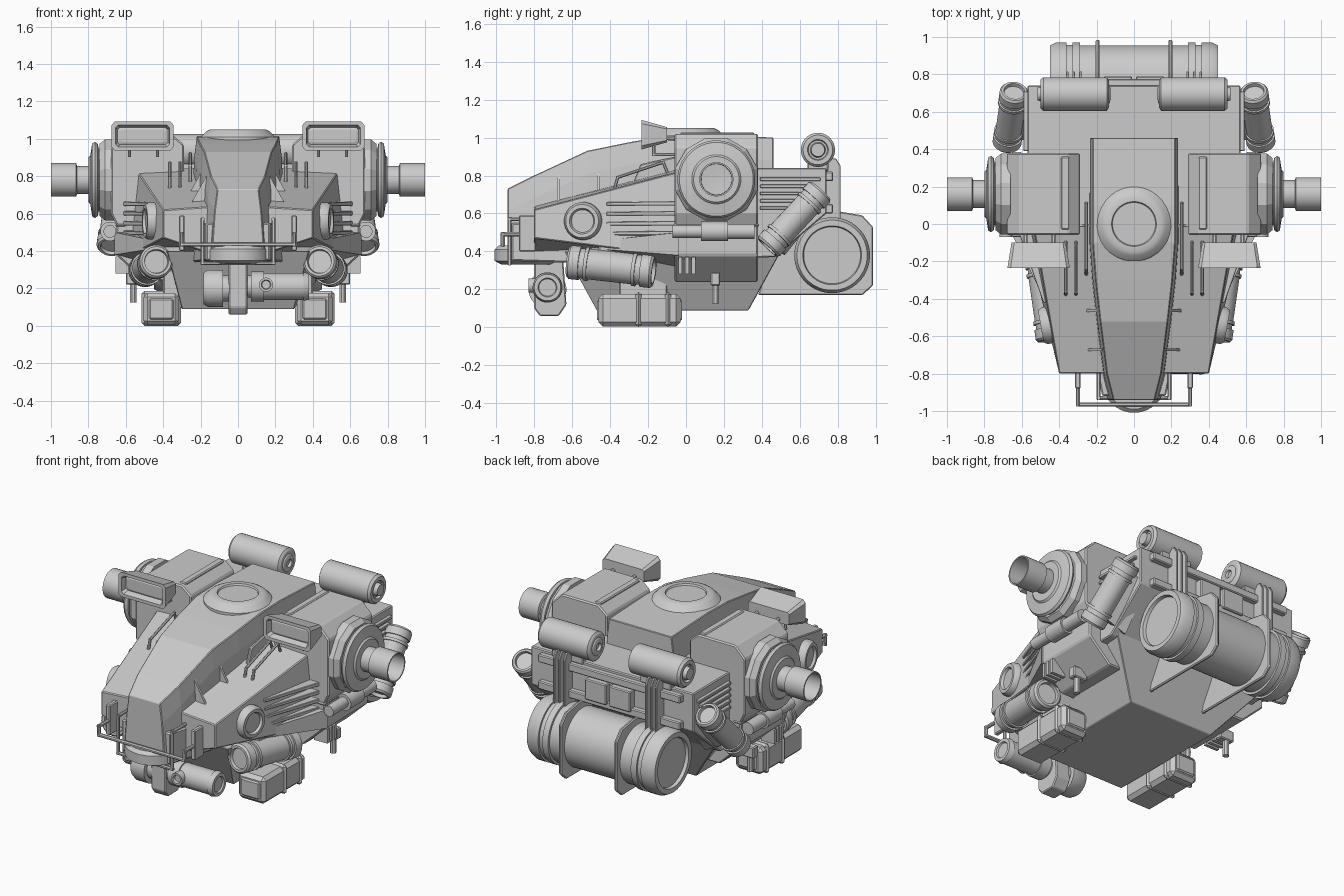
import bpy, bmesh, math
from mathutils import Vector

def finish(name, bm, mirror=True, bevel=0.0, smooth=False):
    bmesh.ops.recalc_face_normals(bm, faces=bm.faces)
    if smooth:
        for f in bm.faces: f.smooth = True
        for e in bm.edges: e.smooth = e.calc_face_angle(3.0) < 0.55
    me = bpy.data.meshes.new(name)
    bm.to_mesh(me); bm.free()
    ob = bpy.data.objects.new(name, me)
    bpy.context.collection.objects.link(ob)
    if bevel:
        m = ob.modifiers.new("bevel", "BEVEL")
        m.width, m.segments, m.limit_method = bevel, 1, "ANGLE"
    if mirror:
        ob.modifiers.new("mirror", "MIRROR").use_mirror_merge = False
    return ob

def loft_rings(bm, rings, cap=True):
    vs = [[bm.verts.new(p) for p in r] for r in rings]
    n = len(vs[0])
    for a, b in zip(vs, vs[1:]):
        for i in range(n):
            bm.faces.new((a[i], a[(i+1) % n], b[(i+1) % n], b[i]))
    if cap:
        bm.faces.new(vs[0]); bm.faces.new(vs[-1])

def loft(name, rings, mirror=True, bevel=0.0):
    bm = bmesh.new(); loft_rings(bm, rings)
    return finish(name, bm, mirror, bevel)

def box(name, x0, x1, y0, y1, z0, z1, mirror=True, bevel=0.006):
    r = lambda z: [(x0, y0, z), (x1, y0, z), (x1, y1, z), (x0, y1, z)]
    return loft(name, [r(z0), r(z1)], mirror, bevel)

def side_plate(name, prof, x0, x1, mirror=True, bevel=0.006):
    return loft(name, [[(x, y, z) for y, z in prof] for x in (x0, x1)], mirror, bevel)

def add_turn(bm, a, d, prof, n, cap=True, up=None):
    # lathe of (distance, radius) pairs along direction d
    q = Vector(d).normalized().to_track_quat('Z', 'Y')
    loft_rings(bm, [[Vector(a) + q @ Vector((r*math.cos(2*math.pi*(i+.5)/n), r*math.sin(2*math.pi*(i+.5)/n), t))
                     for i in range(n)] for t, r in prof], cap)

def turn(name, a, d, prof, n=32, mirror=True, cap=True, smooth=True):
    bm = bmesh.new(); add_turn(bm, a, d, prof, n, cap)
    return finish(name, bm, mirror, 0, smooth)

def rail(name, pts, r, mirror=True):
    bm = bmesh.new()
    for a, b in zip(pts, pts[1:]):
        d = Vector(b) - Vector(a)
        add_turn(bm, Vector(a) - d.normalized()*r*.7, d, [(0, r), (d.length + 1.4*r, r)], 8)
    return finish(name, bm, mirror, 0, True)

def canister(L, r, c=0.02):
    # ribbed can with recessed end faces
    e = [(0.02, r*.68), (0, r*.72), (0, r*.88), (c*.6, r), (L*.14, r), (L*.14, r*.88), (L*.2, r*.88), (L*.2, r)]
    e += [(L*.24, r), (L*.24, r*.9)]
    return e + [(L - t, k) for t, k in reversed(e)]

# --- Central cowl running from nose to rear deck
cowl = [(-.94, .11, .73), (-.8, .145, .80), (-.52, .18, .93), (-.3, .205, .975), (-.1, .22, 1.01), (.1, .22, 1.015), (.46, .22, 1.0)]
loft("cowl", [[(-w-.03, y, .4), (-w-.015, y, z-.12), (-w, y, z), (w, y, z), (w+.015, y, z-.12), (w+.03, y, .4)] for y, w, z in cowl], False, .004)
loft("nose_chin", [[(-w, y, z), (w, y, z), (w, y, .55), (-w, y, .55)] for y, w, z in ((-.92, .17, .35), (-.6, .24, .34))], False, .008)
turn("nose_lip", (0, -.84, .33), (0, 0, 1), [(0, .13), (.02, .17), (.08, .17), (.1, .15)], 24, False)

# --- Lower hull, rear body, front sponsons
loft("lower_hull", [[(-.3, -.47, .09), (.3, -.47, .09), (.3, .33, .09), (-.3, .33, .09)],
                    [(-.38, -.64, .4), (.38, -.64, .4), (.55, .5, .4), (-.55, .5, .4)]], False, .004)
side_plate("rear_body", [(-.02, .84), (.74, .84), (.74, .6), (.47, .37), (-.02, .36)], -.57, .57, False)
loft("sponson", [[(.1, -.8, .64), (.40, -.8, .62), (.40, -.8, .47), (.1, -.8, .37)],
                 [(.1, 0, .85), (.54, 0, .83), (.59, 0, .37), (.1, 0, .34)]], True, .005)
loft("sponson_skirt", [[(.3, -.5, .46), (.47, -.42, .46), (.47, -.42, .41), (.3, -.5, .38)],
                       [(.3, -.04, .5), (.66, -.04, .5), (.66, -.04, .38), (.3, -.04, .28)]])

# --- Shoulder blocks with arm joints
sh = [(.29, .8), (.29, .97), (.35, 1.02), (.61, 1.02), (.68, .95), (.68, .6), (.65, .54), (.65, .38), (.5, .24), (.28, .24)]
loft("shoulder_block", [[(x, y, z) for x, z in sh] for y in (-.06, .38)], True, .008)
box("shoulder_slot_frame", .345, .39, -.03, .36, 1.0, 1.027)
box("shoulder_seam", .6, .655, -.07, .385, .53, .545)
turn("arm_joint_outer", (.66, .16, .78), (1, 0, 0), [(0, .225), (.05, .225), (.08, .2)], 12, smooth=False)
turn("arm_joint_ring", (.72, .16, .78), (1, 0, 0), [(0, .17), (.025, .17), (.03, .195), (.045, .205), (.06, .195), (.065, .16), (.07, .13), (.08, .12), (.08, .07)], 32)
turn("arm_stub", (.78, .16, .78), (1, 0, 0), [(0, .075), (.08, .075), (.085, .09), (.22, .09), (.22, .082), (.09, .08), (.085, .03)], 32)
for i in range(3):
    box("lower_slot", .56, .655, -.04 + i*.035, -.02 + i*.035, .28, .37, bevel=0)
rail("foot_peg", [(.56, .155, .27), (.56, .155, .14)], .02)
box("peg_bracket", .5, .6, .13, .18, .22, .29)

# --- Roof hatch
turn("roof_hatch", (0, 0, .98), (0, 0, 1), [(0, .2), (.03, .2), (.06, .17), (.07, .15), (.07, .12), (.06, .115)], 32, False)

# --- Sensor heads: flared horn with recessed lens
rect = lambda w, h, y: [(.51 + sx*w, y, 1.015 + sz*h) for sx, sz in
    ((-1, -.75), (-.9, -1), (.9, -1), (1, -.75), (1, .75), (.9, 1), (-.9, 1), (-1, .75))]
loft("sensor_head", [rect(.145, .04, -.1), rect(.165, .075, -.225), rect(.165, .078, -.235), rect(.145, .058, -.235),
                     rect(.135, .045, -.20), rect(.12, .034, -.205)], True)
for x in (.43, .58):
    rail("sensor_bracket", [(x, -.17, .95), (x, -.17, .91), (x, -.02, .91), (x, -.02, .86)], .009)
    rail("sensor_strut", [(x, -.13, 1.0), (x, -.02, .99)], .012)

# --- Sponson details: headlights, louvers, grab handles, fins
turn("side_lamp", (.40, -.53, .56), (1, -.18, 0), [(0, .1), (.08, .1), (.1, .088), (.1, .068), (.085, .06)], 24)
for i in range(4):
    z = .485 + i*.052
    loft("louver", [[(.4, -.42, z), (.485, -.42, z), (.485, -.42, z+.018), (.4, -.42, z+.018)],
                    [(.4, -.05, z), (.615, -.05, z), (.615, -.05, z+.024), (.4, -.05, z+.024)]], True, .003)
for x in (.31, .365):
    rail("grab_handle", [(x, -.38, .72), (x, -.36, .79), (x, -.12, .87), (x, -.1, .82)], .009)
side_plate("deck_rib", [(-.28, .76), (-.24, .86), (.1, .93), (.12, .84)], .245, .265)
for y, z in ((-.47, .72), (-.68, .65)):
    loft("cowl_spike", [[(.15, y, z-.05), (.27, y, z-.03), (.17, y, z+.15)], [(.15, y+.015, z-.05), (.27, y+.015, z-.03), (.17, y+.015, z+.15)]])

# --- Front bumper rails
rail("bumper_rail", [(.0, -.965, .435), (.3, -.965, .435), (.3, -.965, .49), (.3, -.8, .49)], .012)
box("bumper_post", .285, .315, -.88, -.79, .40, .59)
rail("inner_rail", [(0, -.93, .335), (.19, -.93, .335), (.19, -.93, .57), (.19, -.8, .57)], .011)

# --- Nose turret under the chin
side_plate("turret_mount", [(-.65, .4), (-.8, .4), (-.8, .1), (-.77, .06), (-.67, .06), (-.63, .12)], -.05, .05, False)
turn("turret_barrel", (.04, -.73, .21), (1, 0, 0), [(0, .06), (.03, .06), (.03, .08), (.1, .08), (.1, .072), (.31, .072), (.31, .078), (.34, .07), (.34, .05), (.33, .045)], 32, False)
turn("turret_drum", (-.04, -.73, .2), (-1, 0, 0), [(0, .07), (.04, .07), (.04, .1), (.12, .1), (.145, .085), (.145, .065), (.13, .06)], 28, False)
turn("turret_lens", (.15, -.76, .22), (0, -1, 0), [(0, .038), (.07, .038), (.07, .026), (.055, .022)], 20, False)

# --- Underslung launch tubes, side cylinders and tilted cans
def can(name, a, b, r):
    d = Vector(b) - Vector(a)
    turn(name, a, d, canister(d.length, r), 24)
can("launch_tube", (.435, -.62, .345), (.5, -.17, .295), .09)
box("launch_tube_mount", .36, .47, -.46, -.3, .3, .45)
turn("side_cylinder", (.685, -.07, .505), (0, 1, 0), [(0, .03), (0, .034), (.15, .034), (.15, .052), (.29, .052), (.29, .04), (.43, .04), (.43, .025)], 20)
can("rear_side_can", (.68, .43, .42), (.64, .71, .72), .078)
loft("can_mount", [[(.5, .45, .42), (.64, .45, .5), (.64, .66, .7), (.5, .7, .74)], [(.5, .52, .38), (.64, .5, .45), (.64, .7, .65), (.5, .73, .64)]])

# --- Skid boxes standing on the ground
box("skid_box", .315, .505, -.46, -.03, .005, .175, bevel=.022)
box("skid_box_face", .345, .475, -.468, -.02, .035, .145, bevel=.008)
for y in (-.265, -.11):
    box("skid_strap", .305, .515, y, y+.03, 0, .187, bevel=.016)
box("skid_hanger", .3, .4, -.35, -.1, .15, .3)

# --- Rear body vents and upper canisters
for i in range(5):
    z = .62 + i*.038
    box("rear_vent", .55, .592, .39, .62 + i*.022, z, z+.018, bevel=.003)
turn("upper_canister", (.125, .695, .935), (1, 0, 0), [(.015, .02), (.0, .025), (.005, .05), (.01, .055), (.01, .075), (.02, .09), (.36, .09), (.375, .078), (.375, .055), (.36, .05), (.36, .04), (.39, .035), (.39, .01)], 32)
box("canister_cradle", .2, .42, .64, .75, .82, .87)

# --- Rear tank, brackets, back rails
turn("rear_tank", (0, .77, .38), (1, 0, 0), [(0, .185), (.29, .185), (.29, .2), (.33, .2), (.33, .188), (.36, .188), (.36, .2), (.42, .2), (.45, .185), (.45, .155), (.43, .15)], 40)
side_plate("tank_bracket", [(.38, .17), (.93, .17), (.985, .22), (.985, .53), (.93, .59), (.81, .61), (.5, .6)], .185, .205)
for x in (.28, .315, .35):
    side_plate("back_fin", [(.7, .5), (.8, .5), (.815, .55), (.815, .85), (.79, .89), (.7, .89)], x, x+.014, bevel=.003)
for z in (.6, .77):
    box("back_rail", -.5, .5, .73, .775, z, z+.05, False)
box("back_joint_plate", .01, .16, .74, .79, .63, .76)
